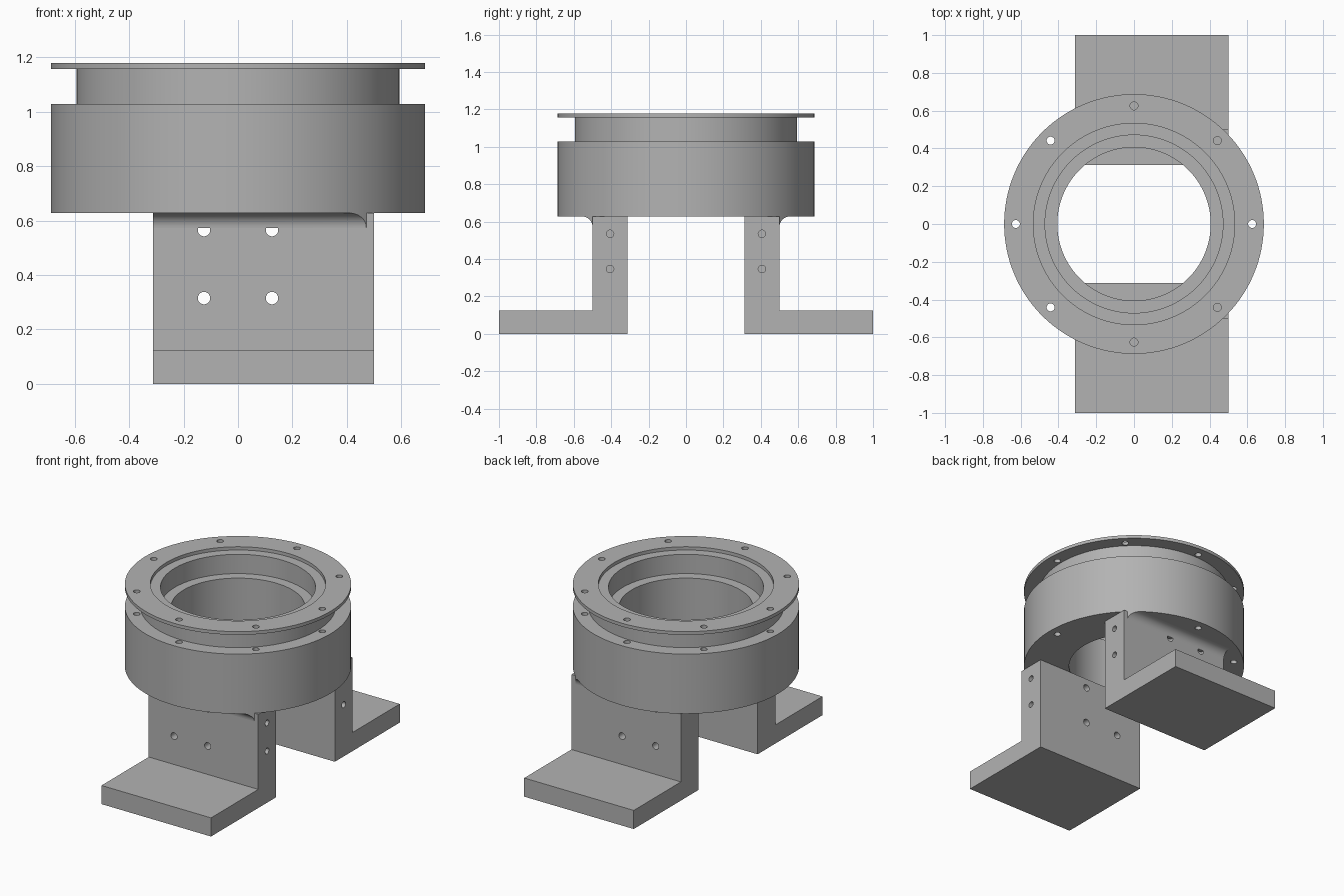
import bpy, bmesh
from math import cos, sin, pi, radians
from mathutils import Matrix, Vector

cube = bpy.data.objects.get("Cube")
if cube:
    bpy.data.objects.remove(cube, do_unlink=True)

BASE, RIM, NECK_TOP, TOP = 0.628, 1.028, 1.157, 1.179   # ring heights
OUTER, NECK, LIP, SEAT, BORE = 0.6875, 0.594, 0.533, 0.471, 0.406
X0, X1, Y0, Y1, Y2, FOOT = -0.3125, 0.5, 0.3125, 0.5, 1.0, 0.125
FILLET = 0.055

grey = bpy.data.materials.new("machined grey")
grey.use_nodes = True
colour = (0.45, 0.45, 0.45, 1)
grey.diffuse_color = colour
grey.node_tree.nodes["Principled BSDF"].inputs["Base Color"].default_value = colour


def make(name, bm):
    bmesh.ops.recalc_face_normals(bm, faces=bm.faces)
    mesh = bpy.data.meshes.new(name)
    bm.to_mesh(mesh)
    bm.free()
    mesh.materials.append(grey)
    ob = bpy.data.objects.new(name, mesh)
    bpy.context.collection.objects.link(ob)
    return ob


def activate(ob):
    bpy.ops.object.select_all(action='DESELECT')
    ob.select_set(True)
    bpy.context.view_layer.objects.active = ob


def boolean(ob, cutter, operation='DIFFERENCE'):
    cutter.hide_render = True
    mod = ob.modifiers.new("cut", 'BOOLEAN')
    mod.operation, mod.solver, mod.object = operation, 'EXACT', cutter
    activate(ob)
    bpy.ops.object.modifier_apply(modifier=mod.name)
    bpy.data.objects.remove(cutter, do_unlink=True)


def rods(name, ends, radius, sides=20):
    """Cylinders between pairs of points, as one mesh."""
    bm = bmesh.new()
    for a, b in ends:
        a, b = Vector(a), Vector(b)
        turn = (b - a).to_track_quat('Z', 'Y').to_matrix().to_4x4()
        bmesh.ops.create_cone(bm, cap_ends=True, segments=sides, radius1=radius,
                              radius2=radius, depth=(b - a).length,
                              matrix=Matrix.Translation((a + b) / 2) @ turn)
    return make(name, bm)


def lathe(name, profile, steps=128):
    bm = bmesh.new()
    rings = [[bm.verts.new((r * cos(2 * pi * i / steps), r * sin(2 * pi * i / steps), z))
              for i in range(steps)] for r, z in profile]
    for a, b in zip(rings, rings[1:] + rings[:1]):
        for i in range(steps):
            j = (i + 1) % steps
            bm.faces.new((a[i], a[j], b[j], b[i]))
    return make(name, bm)


def prism(name, outline):
    """Extrude a (y, z) outline across the bracket width."""
    bm = bmesh.new()
    face = bm.faces.new([bm.verts.new((X0, y, z)) for y, z in outline])
    new = bmesh.ops.extrude_face_region(bm, geom=[face])["geom"]
    bmesh.ops.translate(bm, vec=(X1 - X0, 0, 0),
                        verts=[v for v in new if isinstance(v, bmesh.types.BMVert)])
    return make(name, bm)


def finish(ob):
    activate(ob)
    bpy.ops.object.shade_smooth_by_angle(angle=radians(30))


def mirrored(ob, name):
    """Copy a part from the front to the back."""
    bm = bmesh.new()
    bm.from_mesh(ob.data)
    bmesh.ops.scale(bm, vec=(1, -1, 1), verts=bm.verts)
    return make(name, bm)


# Stepped housing ring with neck, flange and bore
ring = lathe("housing_ring", [
    (BORE, BASE), (OUTER, BASE), (OUTER, RIM), (NECK, RIM), (NECK, NECK_TOP),
    (OUTER, NECK_TOP), (OUTER, TOP), (LIP, TOP), (LIP, NECK_TOP),
    (SEAT, NECK_TOP), (SEAT, RIM), (BORE, RIM)])

# Bolt circle through flange and body
circle = [(0.625 * cos(k * pi / 4), 0.625 * sin(k * pi / 4)) for k in range(8)]
boolean(ring, rods("bolt_cutter", [((x, y, 0.5), (x, y, 1.3)) for x, y in circle], 0.021))
finish(ring)

# L-shaped front bracket
bracket = prism("front_bracket", [
    (-Y0, 0), (-Y0, BASE), (-Y1, BASE), (-Y1, FOOT), (-Y2, FOOT), (-Y2, 0)])
boolean(bracket, rods("wall_hole_cutter", [
    ((x, -0.6, z), (x, -0.2, z)) for x in (-0.125, 0.125) for z in (0.315, 0.565)], 0.023))
boolean(bracket, rods("side_hole_cutter", [
    ((0.25, -0.406, z), (0.6, -0.406, z)) for z in (0.347, 0.535)], 0.02))
finish(bracket)

# Concave fillet under the ring, trimmed to its rim
arc = [(-Y1 - FILLET + FILLET * cos(a), BASE - FILLET + FILLET * sin(a))
       for a in (i * pi / 24 for i in range(13))]
fillet = prism("front_fillet", arc + [(-Y1 + 0.02, BASE), (-Y1 + 0.02, BASE - FILLET)])
boolean(fillet, rods("rim_trim", [((0, 0, 0.4), (0, 0, 0.8))], OUTER, 128), 'INTERSECT')
finish(fillet)

# Matching parts at the back
finish(mirrored(bracket, "back_bracket"))
finish(mirrored(fillet, "back_fillet"))
